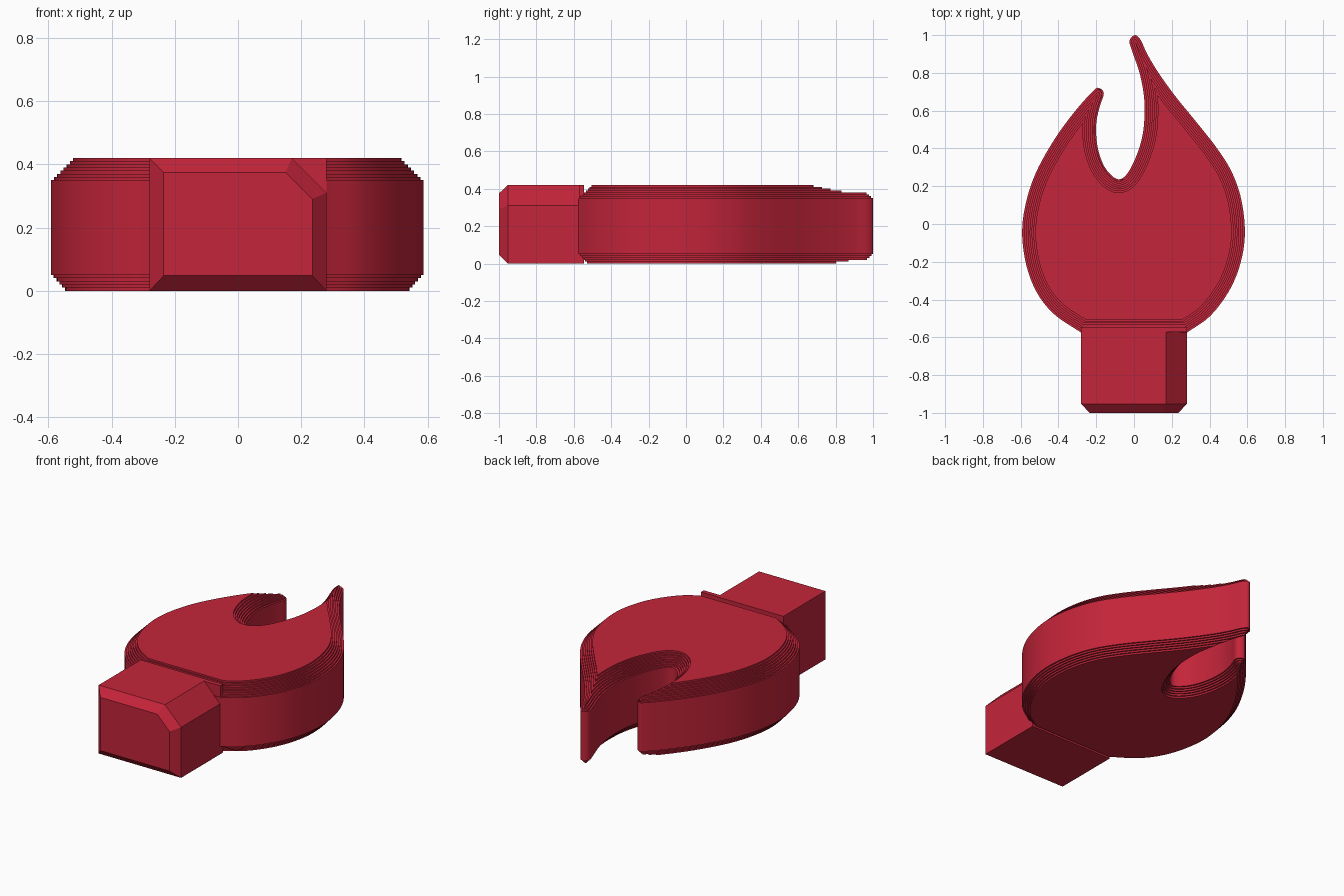
import bpy, bmesh
from mathutils import Vector
from mathutils.geometry import intersect_point_line

if "Cube" in bpy.data.objects:
    bpy.data.objects.remove(bpy.data.objects["Cube"])

red = bpy.data.materials.new("crimson")
red.diffuse_color = (0.552, 0.018, 0.042, 1)
red.use_nodes = True
red.node_tree.nodes["Principled BSDF"].inputs["Base Color"].default_value = red.diffuse_color


def finish(name, bm):
    bmesh.ops.recalc_face_normals(bm, faces=bm.faces)
    mesh = bpy.data.meshes.new(name)
    bm.to_mesh(mesh)
    bm.free()
    mesh.materials.append(red)
    obj = bpy.data.objects.new(name, mesh)
    bpy.context.collection.objects.link(obj)
    return obj


def ring(bm, pts, z):
    vs = [bm.verts.new((p[0], p[1], z)) for p in pts]
    es = [bm.edges.new((vs[i - 1], vs[i])) for i in range(len(vs))]
    return vs, es


def skin(bm, a, b):
    for i in range(len(a)):
        bm.faces.new((a[i - 1], a[i], b[i], b[i - 1]))


# Flame outline, counter-clockwise from the flat base
KEYS = [(.28, -.575), (.40, -.49), (.50, -.36), (.56, -.22), (.587, -.06), (.57, .12),
        (.52, .27), (.44, .40), (.33, .54), (.22, .675), (.13, .80), (.07, .90),
        (.035, .975), (.005, 1.0), (-.024, .97), (-.008, .91), (.032, .79), (.055, .65),
        (.05, .50), (.02, .38), (-.03, .275), (-.075, .237), (-.12, .258), (-.165, .32),
        (-.195, .42), (-.20, .53), (-.182, .62), (-.16, .69), (-.185, .72), (-.215, .705),
        (-.31, .60), (-.42, .45), (-.52, .27), (-.575, .10), (-.592, -.06), (-.567, -.23),
        (-.51, -.37), (-.42, -.48), (-.28, -.575)]


def spline(keys, n=6):
    k = [Vector(p) for p in keys]
    k = [2 * k[0] - k[1]] + k + [2 * k[-1] - k[-2]]
    out = []
    for a, b, c, d in zip(k, k[1:], k[2:], k[3:]):
        for i in range(n):
            t = i / n
            out.append(0.5 * (2 * b + (c - a) * t + (2 * a - 5 * b + 4 * c - d) * t * t
                              + (3 * b - a - 3 * c + d) * t ** 3))
    return out + [k[-2]]


def distance(p, a, b):
    q, t = intersect_point_line(p, a, b)
    return (p - a.lerp(b, min(1, max(0, t)))).length


def inset(pts, d):
    """Move the outline inwards, dropping points that fall too near another side."""
    if d == 0:
        return pts
    n, out = len(pts), []
    for i in range(n):
        p, nxt = pts[i], pts[(i + 1) % n]
        u, v = (p - pts[i - 1]).normalized(), (nxt - p).normalized()
        n1, n2 = Vector((-u.y, u.x)), Vector((-v.y, v.x))
        q = p + (n1 + n2) * (d / max(0.3, 1 + n1.dot(n2)))
        if all(distance(q, pts[j - 1], pts[j]) > d * 0.985 for j in range(n)):
            out.append(q)
    return out


# Flame body: stack of stepped layers, (inset, bottom, top)
outline = spline(KEYS)
BS, TS = 5, 7
layers = [(0.009 * (BS - i), 0.01 * i, 0.01 * (i + 1)) for i in range(BS)]
layers += [(0, 0.05, 0.35)]
layers += [(0.01 * (i + 1), 0.35 + 0.01 * i, 0.36 + 0.01 * i) for i in range(TS)]
bm = bmesh.new()
below = []
for d, z0, z1 in layers:
    pts = inset(outline, d)
    low, low_edges = ring(bm, pts, z0)
    high, high_edges = ring(bm, pts, z1)
    skin(bm, low, high)
    bmesh.ops.triangle_fill(bm, edges=below + low_edges, use_beauty=True)
    below = high_edges
bmesh.ops.triangle_fill(bm, edges=below, use_beauty=True)
body = finish("flame_body", bm)
bpy.context.view_layer.objects.active = body
body.select_set(True)
bpy.ops.object.shade_smooth_by_angle(angle=0.5)

# Stem block: five-sided section with a bevelled front end
FULL = [(-.28, 0), (.28, 0), (.28, .31), (.17, .42), (-.28, .42)]
FRONT = [(-.235, .048), (.235, .048), (.235, .291), (.151, .375), (-.235, .375)]
bm = bmesh.new()
rings = [[bm.verts.new((x, y, z)) for x, z in sec]
         for sec, y in ((FRONT, -1), (FULL, -.952), (FULL, -.57))]
skin(bm, rings[0], rings[1])
skin(bm, rings[1], rings[2])
bm.faces.new(rings[0])
bm.faces.new(rings[2])
finish("stem_block", bm)

# Square collar where the stem meets the flame
bm = bmesh.new()
base, _ = ring(bm, [(-.28, -.572), (.28, -.572), (.28, -.545), (-.28, -.545)], 0)
top, _ = ring(bm, [v.co for v in base], 0.42)
skin(bm, base, top)
bm.faces.new(base)
bm.faces.new(top)
finish("stem_collar", bm)
